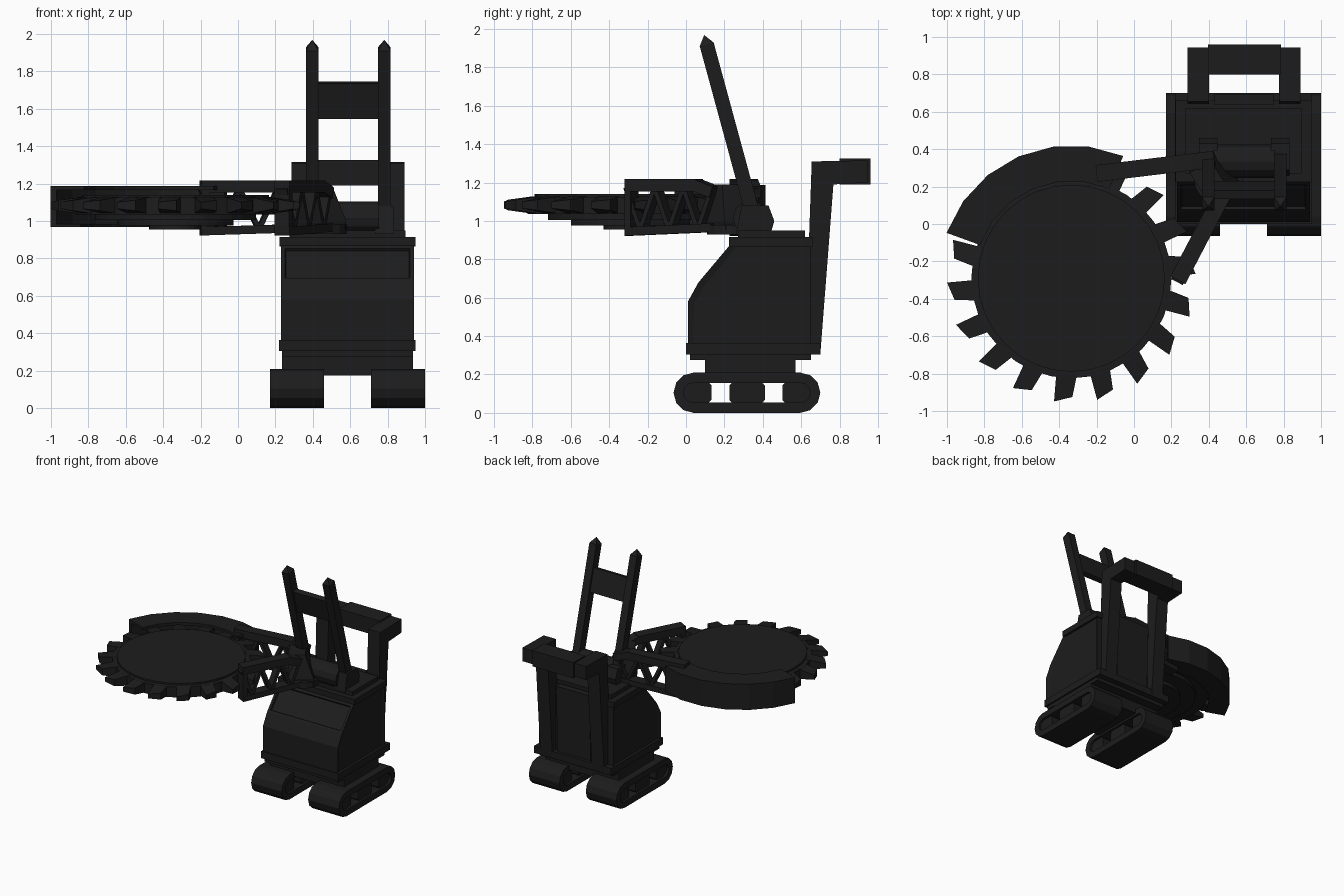
import bpy, bmesh
from math import sin, cos, radians, pi
from mathutils import Vector, Matrix

if "Cube" in bpy.data.objects:
    bpy.data.objects.remove(bpy.data.objects["Cube"])

dark = bpy.data.materials.new("dark_paint")
dark.diffuse_color = (0.012, 0.012, 0.012, 1)
dark.use_nodes = True
dark.node_tree.nodes["Principled BSDF"].inputs["Base Color"].default_value = dark.diffuse_color


def finish(name, bm):
    bmesh.ops.recalc_face_normals(bm, faces=bm.faces)
    me = bpy.data.meshes.new(name)
    bm.to_mesh(me)
    bm.free()
    me.materials.append(dark)
    ob = bpy.data.objects.new(name, me)
    bpy.context.collection.objects.link(ob)
    return ob


def loft(rings, closed=False):
    """Skin equal-length rings of points; caps the ends unless closed."""
    bm = bmesh.new()
    vs = [[bm.verts.new(p) for p in r] for r in rings]
    n = len(vs[0])
    for k in range(len(vs) if closed else len(vs) - 1):
        a, b = vs[k], vs[(k + 1) % len(vs)]
        for i in range(n):
            bm.faces.new((a[i], a[(i + 1) % n], b[(i + 1) % n], b[i]))
    if not closed:
        bm.faces.new(vs[0])
        bm.faces.new(vs[-1][::-1])
    return bm


def side_profile(name, pts, x0, x1):
    return finish(name, loft([[(x, y, z) for y, z in pts] for x in (x0, x1)]))


def box(name, x0, x1, y0, y1, z0, z1):
    return side_profile(name, [(y0, z0), (y1, z0), (y1, z1), (y0, z1)], x0, x1)


def beam(name, p, q, w, h, up=(0, 0, 1), tip=0):
    """Bar from p to q, w wide, h along up, with an optional pointed end."""
    p, q = Vector(p), Vector(q)
    d = (q - p).normalized()
    s = Vector(up).cross(d).normalized()
    u = d.cross(s)
    ring = [s * a * w / 2 + u * b * h / 2 for a, b in ((-1, -1), (1, -1), (1, 1), (-1, 1))]
    bm = loft([[p + r for r in ring], [q + r for r in ring]])
    if tip:
        bm.faces.ensure_lookup_table()
        v = bmesh.ops.poke(bm, faces=[bm.faces[-1]])["verts"][0]
        v.co += d * tip
    return finish(name, bm)


def cylinder(name, c, r, depth, n, axis="Z", turn=0.0):
    bm = bmesh.new()
    rot = Matrix.Rotation(pi / 2, 4, "Y") if axis == "X" else Matrix()
    bmesh.ops.create_cone(bm, cap_ends=True, segments=n, radius1=r, radius2=r, depth=depth,
                          matrix=Matrix.Translation(c) @ rot @ Matrix.Rotation(turn, 4, "Z"))
    return finish(name, bm)


# Crawler tracks: hollow belts with three wheels each
def belt(r):
    right = [(0.595 + r * cos(a), 0.105 + r * sin(a)) for a in [-pi / 2 + pi * i / 6 for i in range(7)]]
    left = [(0.04 + r * cos(a), 0.105 + r * sin(a)) for a in [pi / 2 + pi * i / 6 for i in range(7)]]
    return right + left

for side, x0, x1 in (("left", 0.17, 0.46), ("right", 0.71, 1.0)):
    rings = [[(x, y, z) for y, z in belt(r)] for x, r in ((x0, 0.105), (x1, 0.105), (x1, 0.052), (x0, 0.052))]
    finish(side + "_track_belt", loft(rings, closed=True))
    for i, y in enumerate((0.04, 0.318, 0.595)):
        cylinder(f"{side}_track_wheel_{i}", ((x0 + x1) / 2, y, 0.105), 0.1, 0.25, 8, "X", pi / 8)

# Chassis and base plate
box("chassis", 0.235, 0.935, 0.10, 0.57, 0.175, 0.29)
box("chassis_skirt", 0.235, 0.935, 0.02, 0.65, 0.275, 0.31)
box("base_plate", 0.22, 0.95, 0.0, 0.70, 0.305, 0.365)

# Cabin with recessed side panels and sloped front window
cabin = [(0.01, 0.34), (0.01, 0.58), (0.065, 0.68), (0.225, 0.87), (0.225, 0.915), (0.65, 0.915), (0.65, 0.34)]
bm = loft([[(x, y, z) for y, z in cabin] for x in (0.23, 0.94)])
bmesh.ops.recalc_face_normals(bm, faces=bm.faces)
bm.normal_update()
sides = [f for f in bm.faces if abs(f.normal.x) > 0.9]
window = [f for f in bm.faces if f.normal.y < -0.5 and f.normal.z > 0.5]
bmesh.ops.inset_individual(bm, faces=sides, thickness=0.035, depth=-0.012)
bmesh.ops.inset_individual(bm, faces=window, thickness=0.03, depth=0)
bmesh.ops.inset_individual(bm, faces=window, thickness=0.006, depth=-0.015)
finish("cabin", bm)
box("roof_rim", 0.222, 0.948, 0.225, 0.66, 0.865, 0.915)
box("roof_deck", 0.275, 0.895, 0.27, 0.62, 0.91, 0.95)
side_profile("back_panel", [(0.64, 0.35), (0.675, 0.35), (0.695, 0.93), (0.64, 0.93)], 0.43, 0.745)

# Rear gantry posts with overhanging arms and crossbar
post = [(0.62, 0.31), (0.70, 0.31), (0.768, 1.19), (0.945, 1.20), (0.945, 1.315), (0.655, 1.31)]
for side, xa, xb in (("left", 0.285, 0.4), ("right", 0.775, 0.89)):
    outer, inner = (xa, xb) if side == "left" else (xb, xa)
    side_profile(side + "_gantry_post", post, xa, xb)
box("gantry_crossbar", 0.395, 0.785, 0.80, 0.96, 1.19, 1.325)

# Leaning twin masts, crossbar, feet and winch
def mast_y(z):
    return 0.105 + (1.93 - z) * 0.272

for side, x in (("left", 0.397), ("right", 0.782)):
    beam(side + "_mast", (x, mast_y(0.94), 0.94), (x, mast_y(1.92), 1.92), 0.075, 0.066, (1, 0, 0), 0.05)
    side_profile(side + "_mast_foot", [(0.26, 0.93), (0.44, 0.93), (0.46, 1.0), (0.43, 1.08), (0.29, 1.08)],
                 x - 0.05, x + 0.05)
beam("mast_crossbar", (0.59, mast_y(1.55), 1.55), (0.59, mast_y(1.74), 1.74), 0.045, 0.34, (1, 0, 0))
cylinder("winch_drum", (0.59, 0.335, 1.015), 0.09, 0.33, 12, "X")

# Boom root block on a turntable
cylinder("boom_turntable", (0.45, 0.24, 0.955), 0.13, 0.05, 16)
ax = Vector((-0.85, -0.53, 0)).normalized()
perp = Vector((-ax.y, ax.x, 0))
rings = []
for z, back, half in ((0.94, 0.10, 0.11), (1.0, 0.10, 0.12), (1.19, 0.03, 0.09)):
    c = Vector((0.43, 0.25, z))
    rings.append([c + ax * a + perp * b for a, b in ((-back, -half), (0.1, -half), (0.1, half), (-back, half))])
finish("boom_root", loft(rings))

# Two lattice boom arms that fork around the cutting wheel
for name, s, e in (("rear", (0.42, 0.345), (-0.20, 0.27)), ("front", (0.47, 0.15), (0.235, -0.30))):
    s, e = Vector((*s, 0)), Vector((*e, 0))

    def at(t, z):
        v = s.lerp(e, t)
        return (v.x, v.y, z)

    beam(name + "_arm_top_rail", at(0.18, 1.185), at(1, 1.185), 0.09, 0.065)
    beam(name + "_arm_top_root", at(0, 1.15), at(0.2, 1.185), 0.09, 0.06)
    beam(name + "_arm_bottom_rail", at(0, 0.965), at(1, 0.945), 0.09, 0.045)
    beam(name + "_arm_end", at(0.93, 1.075), at(1, 1.075), 0.088, 0.27)
    for i in range(6):
        za, zb = (0.955, 1.175) if i % 2 else (1.175, 0.955)
        beam(f"{name}_arm_brace_{i}", at(i / 6, za), at((i + 1) / 6, zb), 0.07, 0.025)

# Stacked cutting wheel
CX, CY = -0.335, -0.29
for name, r, z0, z1 in (("wheel_disc", 0.535, 1.035, 1.125), ("wheel_top_cover", 0.50, 1.12, 1.14),
                        ("wheel_lower_disc", 0.43, 1.005, 1.04), ("wheel_inner_disc", 0.31, 0.975, 1.01),
                        ("wheel_hub", 0.14, 0.955, 0.98)):
    cylinder(name, (CX, CY, (z0 + z1) / 2), r, z1 - z0, 32)


def polar(deg, r, z):
    return (CX + r * cos(radians(deg)), CY + r * sin(radians(deg)), z)

# Saw teeth, thinner towards the tips
tooth = [(0, 0.665, 0.018), (8.5, 0.635, 0.028), (11.5, 0.51, 0.045), (-1, 0.51, 0.045)]
for i in range(18):
    finish(f"wheel_tooth_{i}", loft([[polar(2 + 20 * i + a, r, 1.083 + k * h) for a, r, h in tooth]
                                     for k in (-1, 1)]))

# Channel-shaped guard over the rear of the wheel
guard = [(0.52, 1.188), (0.71, 1.188), (0.71, 0.968), (0.54, 0.968), (0.54, 0.985),
         (0.675, 0.985), (0.675, 1.165), (0.52, 1.165)]
finish("wheel_guard", loft([[polar(67 + 93 * i / 6, r, z) for r, z in guard] for i in range(7)]))
